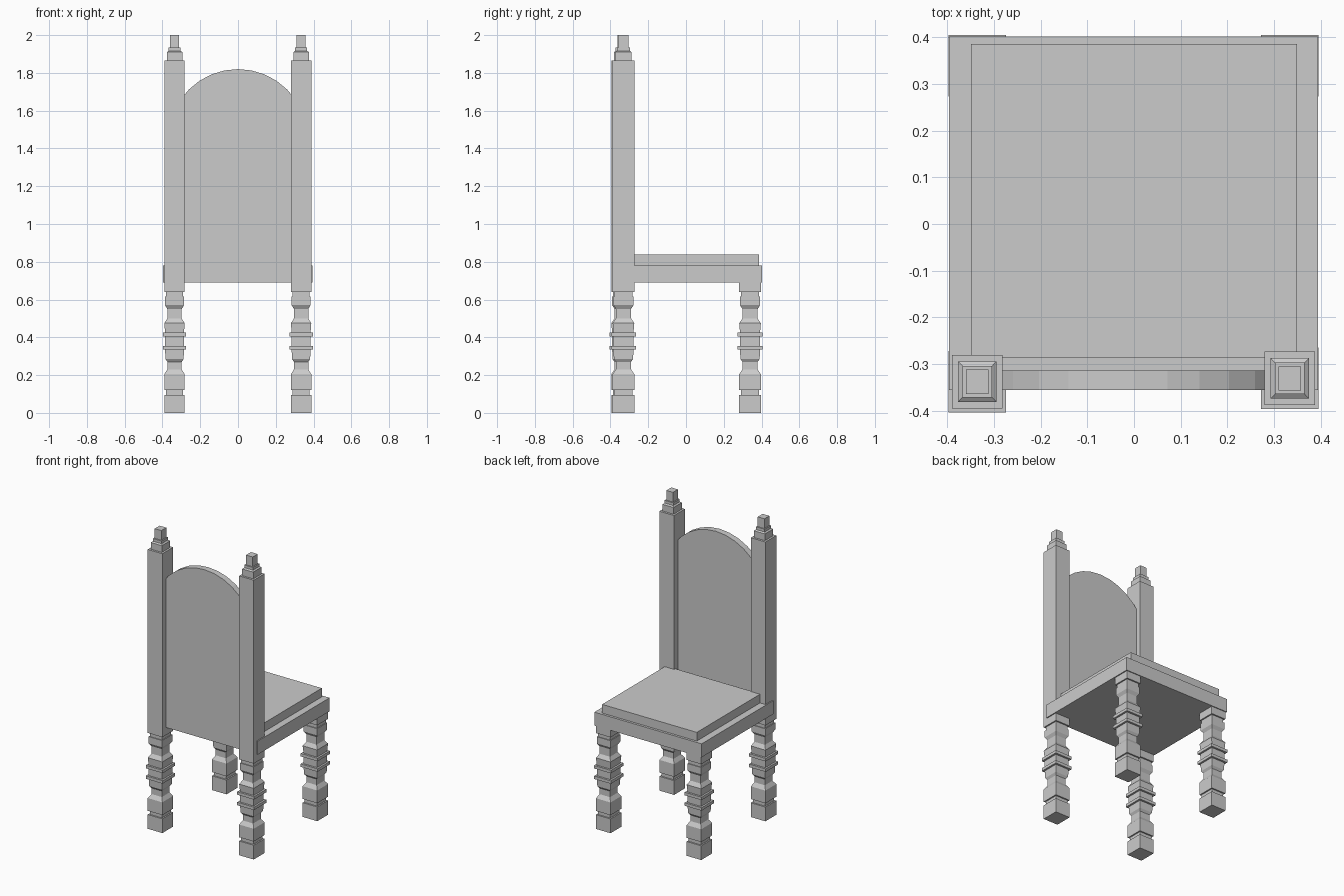
import bpy, bmesh, math

cube = bpy.data.objects.get("Cube")
if cube:
    bpy.data.objects.remove(cube, do_unlink=True)

grey = bpy.data.materials.new("plain grey")
grey.use_nodes = True
COLOUR = (0.6, 0.6, 0.6, 1)
grey.diffuse_color = COLOUR
grey.node_tree.nodes["Principled BSDF"].inputs["Base Color"].default_value = COLOUR


def finish(name, bm):
    bmesh.ops.recalc_face_normals(bm, faces=bm.faces)
    mesh = bpy.data.meshes.new(name)
    bm.to_mesh(mesh)
    bm.free()
    mesh.materials.append(grey)
    obj = bpy.data.objects.new(name, mesh)
    bpy.context.collection.objects.link(obj)
    return obj


def box(name, low, high):
    bm = bmesh.new()
    bmesh.ops.create_cube(bm, size=1)
    for v in bm.verts:
        for i in range(3):
            v.co[i] = low[i] if v.co[i] < 0 else high[i]
    return finish(name, bm)


def square_turning(name, x, y, profile):
    """Stack square rings given as (half width, height) and skin them."""
    bm = bmesh.new()
    rings = []
    for half, z in profile:
        rings.append([bm.verts.new((x + sx * half, y + sy * half * 1.06, z))
                      for sx, sy in ((-1, -1), (1, -1), (1, 1), (-1, 1))])
    for a, b in zip(rings, rings[1:]):
        for i in range(4):
            j = (i + 1) % 4
            bm.faces.new((a[i], a[j], b[j], b[i]))
    bm.faces.new(rings[0][::-1])
    bm.faces.new(rings[-1])
    return finish(name, bm)


# Turned leg: foot, block, neck, collared middle, neck, cap
W, RING, GROOVE, NECK = 0.054, 0.062, 0.045, 0.038
leg = [(W, 0), (W, 0.095), (GROOVE, 0.095), (GROOVE, 0.12), (W, 0.12),
       (W, 0.205), (NECK, 0.23), (NECK, 0.27), (0.048, 0.285), (0.05, 0.335),
       (RING, 0.335), (RING, 0.355), (0.05, 0.355), (0.05, 0.405),
       (RING, 0.405), (RING, 0.425), (0.05, 0.425), (W, 0.475),
       (NECK, 0.5), (NECK, 0.55), (0.05, 0.57), (0.05, 0.615),
       (GROOVE, 0.615), (GROOVE, 0.64), (W, 0.64)]

# Back post with stepped finial
post = leg + [(W, 1.865), (0.041, 1.865), (0.041, 1.91), (0.032, 1.917),
              (0.032, 1.935), (0.0245, 1.935), (0.0245, 2.0)]

for side, x, back_y in (("right", -0.336, -0.338), ("left", 0.334, -0.331)):
    square_turning(side + "_back_post", x, back_y, post)
    square_turning(side + "_front_leg", x, 0.339, leg + [(W, 0.72)])

# Seat frame and cushion
box("seat", (-0.397, -0.356, 0.69), (0.395, 0.402, 0.78))
box("cushion", (-0.35, -0.286, 0.775), (0.349, 0.386, 0.838))

# Arched back panel
bm = bmesh.new()
R, STEP = 0.367, math.tau / 32
outline = [(R * math.sin(k * STEP), 1.453 + R * math.cos(k * STEP)) for k in range(-5, 6)]
outline += [(outline[-1][0], 0.775), (outline[0][0], 0.775)]
panel = bm.faces.new([bm.verts.new((x, -0.356, z)) for x, z in outline])
extruded = bmesh.ops.extrude_face_region(bm, geom=[panel])
bmesh.ops.translate(bm, vec=(0, 0.042, 0),
                    verts=[g for g in extruded["geom"] if isinstance(g, bmesh.types.BMVert)])
finish("back_panel", bm)
